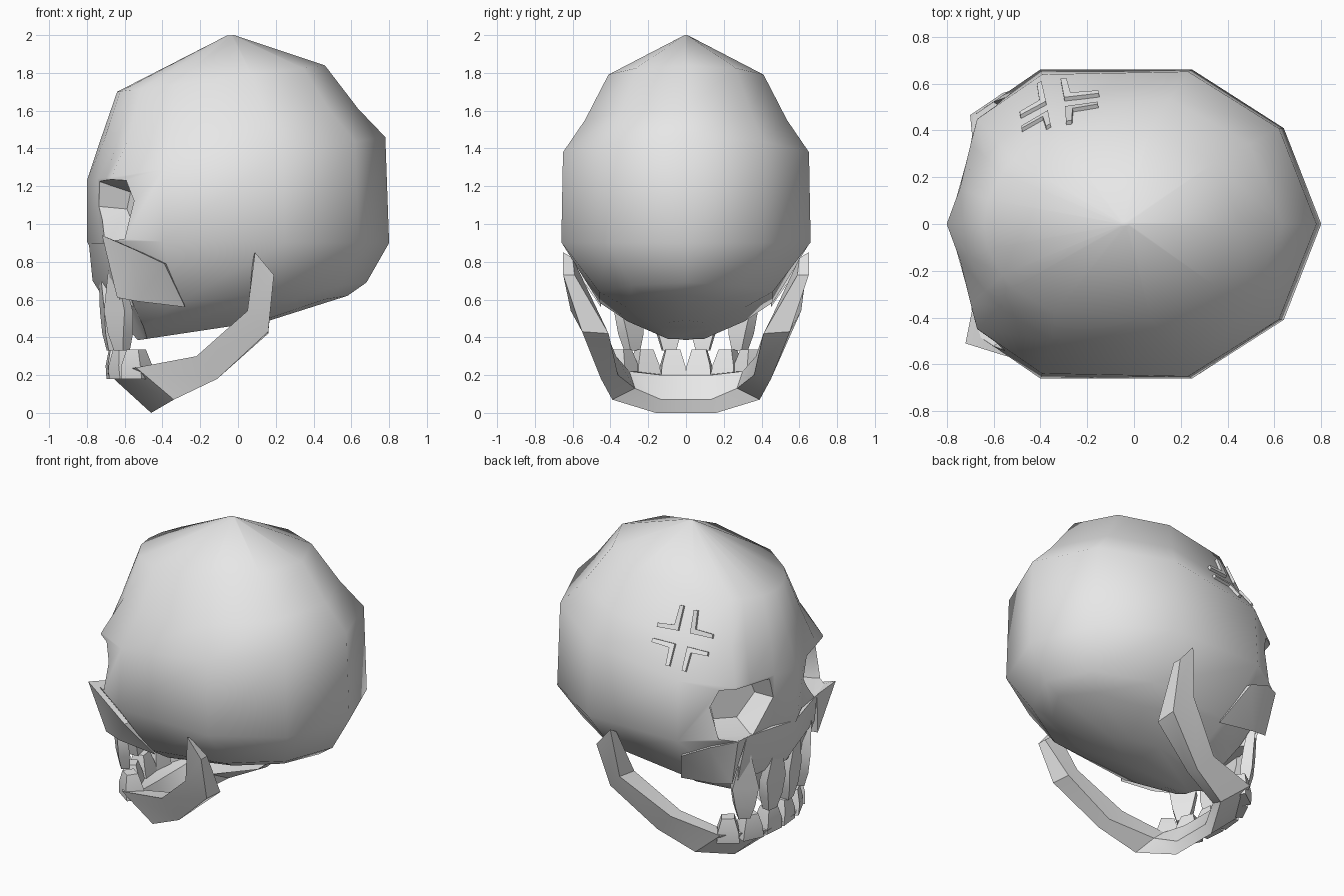
import bpy, bmesh, math
from mathutils import Vector, Matrix

start_cube = bpy.data.objects.get("Cube")
if start_cube:
    bpy.data.objects.remove(start_cube, do_unlink=True)

# One bone colour for everything
bone = bpy.data.materials.new("pale_grey_bone")
bone.use_nodes = True
bone.diffuse_color = (0.8, 0.8, 0.8, 1)
bone.node_tree.nodes["Principled BSDF"].inputs["Base Color"].default_value = bone.diffuse_color


def shade(obj, degrees):
    mesh = obj.data
    for face in mesh.polygons:
        face.use_smooth = True
    mesh.set_sharp_from_angle(angle=math.radians(degrees))


def finish(name, bm, degrees):
    bmesh.ops.recalc_face_normals(bm, faces=bm.faces[:])
    mesh = bpy.data.meshes.new(name)
    bm.to_mesh(mesh)
    bm.free()
    obj = bpy.data.objects.new(name, mesh)
    bpy.context.collection.objects.link(obj)
    mesh.materials.append(bone)
    shade(obj, degrees)
    return obj


def loft(name, rings, degrees=30):
    """Skin a list of closed rings and cap both ends."""
    bm = bmesh.new()
    rows = [[bm.verts.new(p) for p in ring] for ring in rings]
    count = len(rows[0])
    for low, high in zip(rows, rows[1:]):
        for i in range(count):
            j = (i + 1) % count
            bm.faces.new((low[i], low[j], high[j], high[i]))
    bm.faces.new(rows[0])
    bm.faces.new(rows[-1])
    return finish(name, bm, degrees)


# Cranium: one plan outline, rounded by degrees, scaled through tilted rings
half_plan = [(1, 0), (.8, .62), (.31, 1), (-.5, 1), (-.86, .7), (-.875, .52), (-.91, .23), (-1, 0)]
plan = half_plan + [(x, -y) for x, y in half_plan[-2:0:-1]]


def skull_ring(front_x, front_z, back_x, back_z, half_y, rounding):
    ring = []
    for corner in plan:
        corner = Vector(corner)
        u, v = corner.lerp(corner.normalized(), rounding)
        t = (u + 1) / 2
        ring.append((front_x + (back_x - front_x) * t, v * half_y,
                     front_z + (back_z - front_z) * t))
    return ring


cranium = loft("cranium", [skull_ring(*r) for r in (
    (-.53, .385, .17, .49, .14, 0),
    (-.58, .44, .58, .62, .31, 0),
    (-.64, .55, .68, .69, .46, 0),
    (-.80, .91, .80, .90, .66, 0),
    (-.80, 1.23, .78, 1.46, .66, .3),
    (-.73, 1.44, .636, 1.61, .56, 1),
    (-.64, 1.70, .46, 1.84, .43, 1),
    (-.06, 1.997, -.02, 2.0, .01, 1))], 55)

# Eye sockets: tapered six-sided cuts
for side in (1, -1):
    out = Vector((-.86, .5 * side, .05)).normalized()
    across = Vector((0, 0, 1)).cross(out).normalized()
    up = out.cross(across)
    centre = Vector((-.66, .35 * side, 1.07))
    outline = [(-1, .15), (-.8, .9), (.75, .9), (1, .3), (.8, -.85), (-.2, -1)]
    rings = []
    for depth, size in ((-.17, .68), (.0, 1), (.25, 1.12)):
        rings.append([centre + out * depth + across * (-u * side * .22 * size)
                      + up * (v * .175 * size) for u, v in outline])
    cutter = loft("socket_cutter", rings)
    cutter.hide_render = True
    cut = cranium.modifiers.new("socket", 'BOOLEAN')
    cut.operation = 'DIFFERENCE'
    cut.solver = 'EXACT'
    cut.object = cutter
    bpy.context.view_layer.update()
    carved = bpy.data.meshes.new_from_object(
        cranium.evaluated_get(bpy.context.evaluated_depsgraph_get()))
    cranium.modifiers.clear()
    cranium.data = carved
    bpy.data.objects.remove(cutter, do_unlink=True)
shade(cranium, 50)


def mirrored(points, side):
    return [(x, y * side, z) for x, y, z in points]


# Cheekbones: flaring wedges under the sockets, one a little wider
for side, label, tip in ((1, "back", (-.70, .465, .91)), (-1, "front", (-.72, .51, .94))):
    loft("cheekbone_" + label, [mirrored(r, side) for r in (
        [tip, (-.69, .36, .90), (-.64, .44, .61)],
        [(-.56, .56, .87), (-.55, .45, .87), (-.53, .46, .59)],
        [(-.39, .61, .79), (-.36, .5, .79), (-.28, .45, .56)])], 45)

# Upper jaw: tapering plate that joins the long tooth roots
loft("upper_jaw", [
    [(-.79, 0, .90), (-.69, .36, .90), (-.5, .3, .90), (-.5, -.3, .90), (-.69, -.36, .90)],
    [(-.77, 0, .7), (-.66, .38, .72), (-.5, .3, .7), (-.5, -.3, .7), (-.66, -.38, .72)],
    [(-.72, 0, .62), (-.62, .36, .58), (-.5, .26, .55), (-.5, -.26, .55), (-.62, -.36, .58)]], 40)


def tooth(name, x, y, turn, levels):
    """Four-sided tooth; each level is forward offset, half width, half depth, height."""
    out = Vector((-math.cos(turn), math.sin(turn), 0))
    across = Vector((out.y, -out.x, 0))
    rings = []
    for forward, wide, deep, z in levels:
        mid = Vector((x, y, z)) + out * forward
        rings.append([mid + across * a * wide + out * b * deep
                      for a, b in ((-1, -1), (1, -1), (1, 1), (-1, 1))])
    return loft(name, rings)


for side, label in ((1, "back"), (-1, "front")):
    # Upper teeth with long roots
    for i, (x, y, turn) in enumerate(((-.665, .09, .15), (-.615, .285, .75))):
        tooth(f"upper_tooth_{label}_{i}", x, y * side, turn * side,
              ((.05, .03, .02, .76), (.025, .08, .03, .54),
               (.01, .06, .035, .42), (0, .035, .025, .33)))
    # Lower teeth
    for i, (x, y, turn) in enumerate(((-.63, .07, .1), (-.60, .215, .45), (-.53, .325, .95))):
        tooth(f"lower_tooth_{label}_{i}", x, y * side, turn * side,
              ((0, .068, .06, .18), (.01, .062, .055, .25), (.015, .038, .035, .335)))

# Lower jaw: four-cornered bar from one hinge round the chin to the other
jaw_half = [
    [(.08, .60, .82), (.09, .65, .85), (.19, .65, .73), (.19, .59, .73)],
    [(.05, .46, .52), (.05, .61, .54), (.16, .55, .43), (.16, .41, .42)],
    [(-.22, .37, .30), (-.22, .47, .30), (-.11, .45, .18), (-.11, .36, .20)],
    [(-.48, .30, .22), (-.54, .42, .24), (-.34, .39, .07), (-.38, .27, .13)],
    [(-.50, .13, .20), (-.69, .14, .21), (-.46, .16, 0), (-.44, .13, .07)]]
loft("lower_jaw", jaw_half + [mirrored(r, -1) for r in reversed(jaw_half)], 35)

# Cross mark on the temple: four raised chevrons that follow the surface
_, spot, normal, _ = cranium.closest_point_on_mesh(Vector((-.34, .55, 1.52)))
side_axis = Vector((0, 0, 1)).cross(normal).normalized()
up_axis = normal.cross(side_axis)
chevron = [(.04, .04), (.19, .035), (.19, .06), (.07, .07), (.06, .18), (.035, .18)]
for i in range(4):
    turn = Matrix.Rotation(i * math.pi / 2, 2)
    surface = []
    for corner in chevron:
        p = turn @ Vector(corner)
        surface.append(cranium.closest_point_on_mesh(spot + side_axis * p.x + up_axis * p.y)[1])
    loft(f"temple_mark_{i}", [[p + normal * lift for p in surface] for lift in (-.015, .018)])
